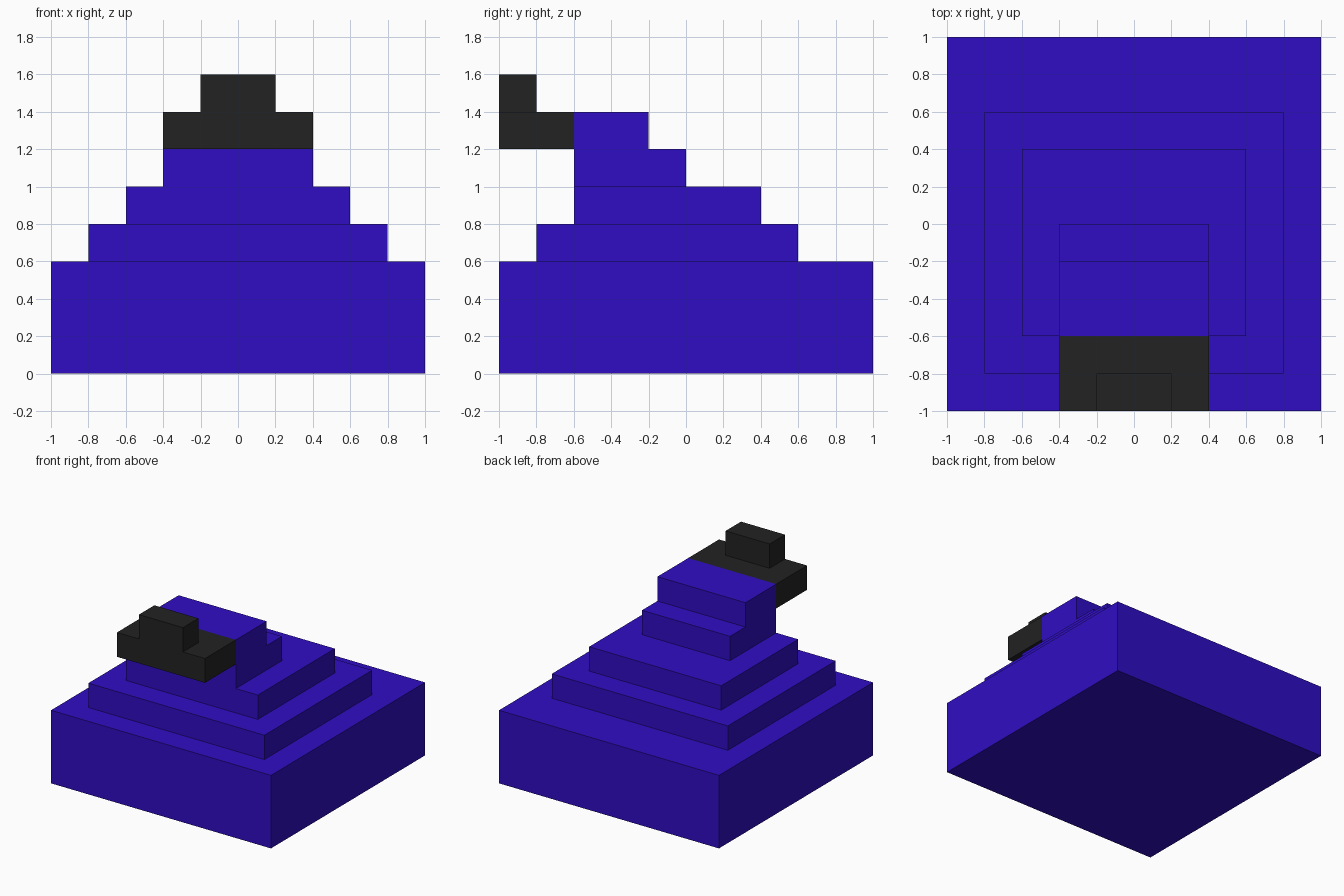
import bpy
import bmesh

cube = bpy.data.objects.get("Cube")
if cube:
    bpy.data.objects.remove(cube, do_unlink=True)


def make_material(name, colour):
    mat = bpy.data.materials.new(name)
    mat.use_nodes = True
    mat.diffuse_color = colour
    mat.node_tree.nodes["Principled BSDF"].inputs["Base Color"].default_value = colour
    return mat


def block(name, mat, half_width, y_range, z_range):
    """Box centred on x, spanning the given y and z ranges."""
    (y0, y1), (z0, z1) = y_range, z_range
    bm = bmesh.new()
    bmesh.ops.create_cube(bm, size=1)
    for v in bm.verts:
        v.co.x *= 2 * half_width
        v.co.y = y1 if v.co.y > 0 else y0
        v.co.z = z1 if v.co.z > 0 else z0
    mesh = bpy.data.meshes.new(name)
    bm.to_mesh(mesh)
    bm.free()
    mesh.materials.append(mat)
    obj = bpy.data.objects.new(name, mesh)
    bpy.context.collection.objects.link(obj)
    return obj


blue = make_material("deep blue", (0.028, 0.004, 0.54, 1))
black = make_material("soft black", (0.016, 0.016, 0.016, 1))

# Stepped body
block("base", blue, 1.0, (-1.0, 1.0), (0.0, 0.6))
block("lower_tier", blue, 0.8, (-0.8, 0.6), (0.6, 0.8))
block("upper_tier", blue, 0.6, (-0.6, 0.4), (0.8, 1.0))

# Neck and head
block("neck", blue, 0.4, (-0.6, 0.0), (1.0, 1.2))
block("head", blue, 0.4, (-0.6, -0.2), (1.2, 1.4))

# Overhanging snout with raised nose
block("snout", black, 0.4, (-1.0, -0.6), (1.2, 1.4))
block("nose", black, 0.2, (-1.0, -0.8), (1.4, 1.6))
